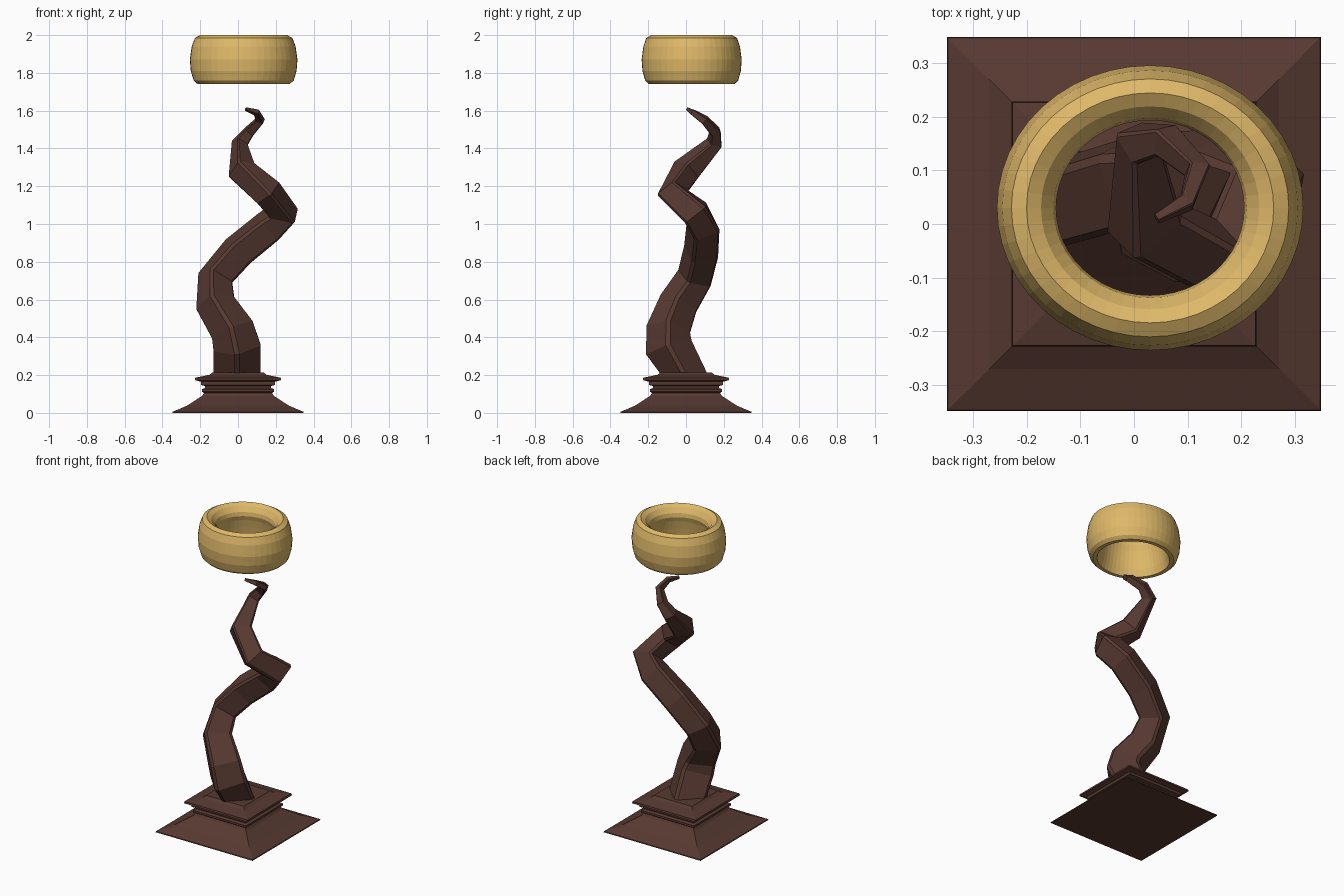
import bpy, bmesh, math
from mathutils import Vector

cube = bpy.data.objects.get("Cube")
if cube:
    bpy.data.objects.remove(cube, do_unlink=True)


def make_material(name, rgb):
    mat = bpy.data.materials.new(name)
    mat.use_nodes = True
    mat.diffuse_color = (*rgb, 1)
    bsdf = next(n for n in mat.node_tree.nodes if n.type == 'BSDF_PRINCIPLED')
    bsdf.inputs["Base Color"].default_value = (*rgb, 1)
    return mat


def loft(name, rings, mat, closed=False):
    """Skin a series of equal-sized rings; cap the ends unless closed."""
    bm = bmesh.new()
    loops = [[bm.verts.new(p) for p in ring] for ring in rings]
    pairs = list(zip(loops, loops[1:]))
    if closed:
        pairs.append((loops[-1], loops[0]))
    else:
        bm.faces.new(loops[0][::-1])
        bm.faces.new(loops[-1])
    for a, b in pairs:
        n = len(a)
        for i in range(n):
            j = (i + 1) % n
            bm.faces.new((a[i], a[j], b[j], b[i]))
    bmesh.ops.recalc_face_normals(bm, faces=bm.faces[:])
    mesh = bpy.data.meshes.new(name)
    bm.to_mesh(mesh)
    bm.free()
    mesh.materials.append(mat)
    obj = bpy.data.objects.new(name, mesh)
    bpy.context.collection.objects.link(obj)
    return obj


wood = make_material("dark wood", (0.095, 0.041, 0.031))
gold = make_material("gold", (0.73, 0.48, 0.14))

# Square moulded base: half width, height
base_profile = [(0.348, 0), (0.346, 0.006), (0.27, 0.038), (0.19, 0.09),
                (0.18, 0.105), (0.19, 0.112), (0.19, 0.125), (0.175, 0.132),
                (0.175, 0.142), (0.197, 0.148), (0.197, 0.165), (0.228, 0.174),
                (0.226, 0.186), (0.15, 0.202), (0.135, 0.215)]
corners = [(-1, -1), (1, -1), (1, 1), (-1, 1)]
loft("base", [[(x * w, y * w, z) for x, y in corners] for w, z in base_profile], wood)

# Twisting stem: x, y, z, radius along its centre line
stem_path = [(-0.005, -0.01, 0.205, 0.125), (-0.005, -0.09, 0.345, 0.126),
             (-0.03, -0.095, 0.44, 0.117), (-0.12, -0.04, 0.58, 0.105),
             (-0.12, 0.045, 0.715, 0.096), (0, 0.08, 0.855, 0.096),
             (0.16, 0.09, 0.985, 0.093), (0.24, 0.05, 1.06, 0.09),
             (0.16, -0.07, 1.165, 0.08), (0.02, 0, 1.285, 0.076),
             (0.01, 0.15, 1.43, 0.045), (0.06, 0.155, 1.49, 0.034),
             (0.118, 0.1, 1.55, 0.026), (0.098, 0.04, 1.59, 0.019),
             (0.042, 0.01, 1.608, 0.01)]
points = [Vector(p[:3]) for p in stem_path]
section = [math.radians(90 * k + d) for k in range(4) for d in (-6, 6)]
rings = []
u = Vector((1, 0, 0))
for i, p in enumerate(points):
    if i == 0:
        t = Vector((0, 0, 1))
    elif i == len(points) - 1:
        t = (p - points[i - 1]).normalized()
    else:
        t = ((p - points[i - 1]).normalized() + (points[i + 1] - p).normalized()).normalized()
    # Carry the section direction along the path without twisting
    u = (u - t * u.dot(t)).normalized()
    v = t.cross(u)
    r = stem_path[i][3]
    rings.append([p + r * (math.cos(a) * u + math.sin(a) * v) for a in section])
loft("stem", rings, wood)

# Floating oval ring: radius, height
ring_profile = [(0.23, 2), (0.258, 1.985), (0.275, 1.94), (0.285, 1.87),
                (0.28, 1.81), (0.265, 1.76), (0.245, 1.742), (0.22, 1.742),
                (0.205, 1.79), (0.195, 1.85), (0.185, 1.9), (0.175, 1.93),
                (0.18, 1.955), (0.203, 1.985)]
SEGMENTS = 48
angles = [2 * math.pi * i / SEGMENTS for i in range(SEGMENTS)]
loft("floating_ring",
     [[(0.03 + r * math.cos(a), 0.03 + 0.93 * r * math.sin(a), z) for a in angles]
      for r, z in ring_profile], gold, closed=True)
